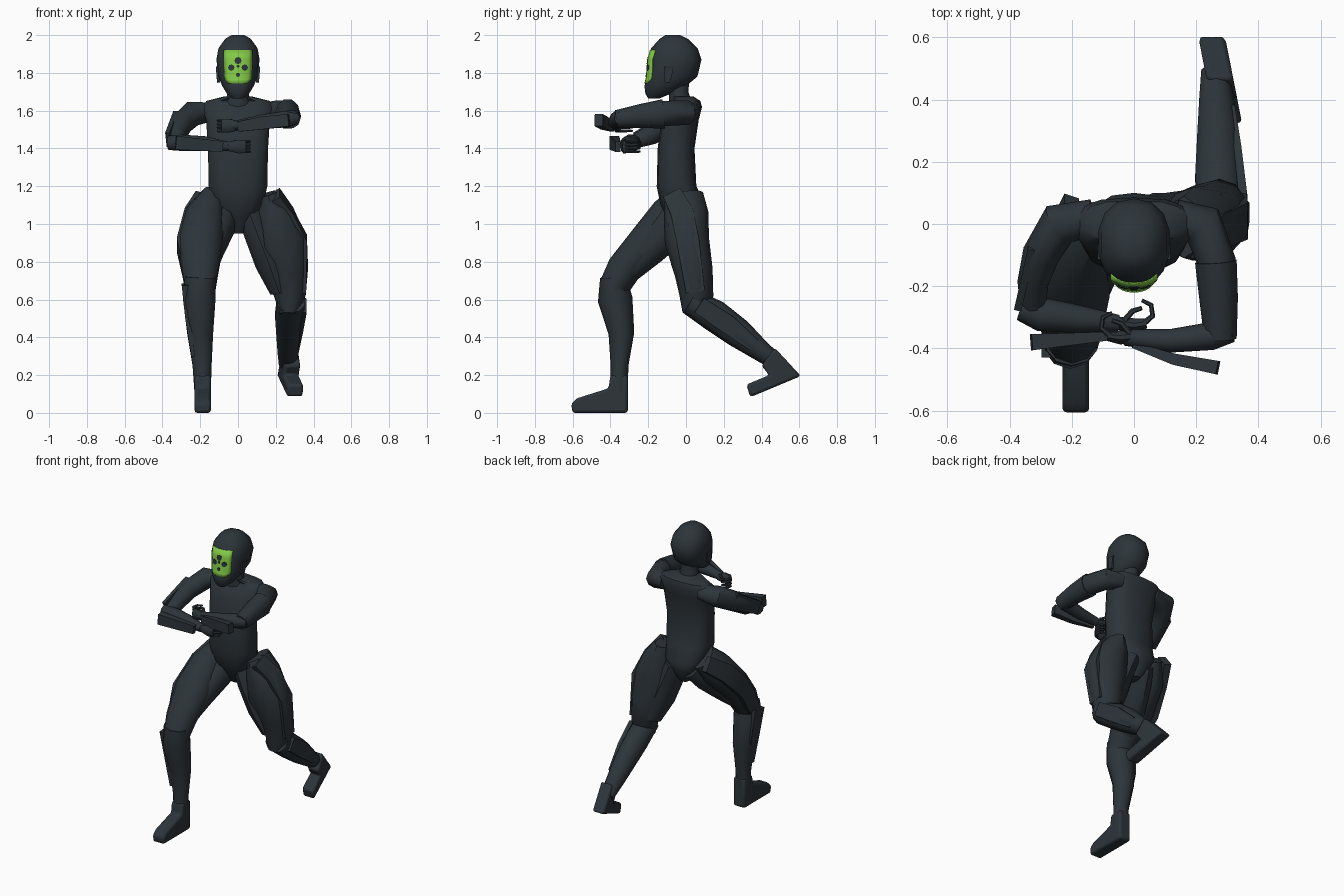
import bpy, bmesh, math
from mathutils import Vector as V


def material(name, rgb):
    m = bpy.data.materials.new(name)
    m.diffuse_color = (*rgb, 1)
    return m


SUIT = material("dark slate", (0.026, 0.035, 0.042))
GREEN = material("bright green", (0.22, 0.58, 0.06))


def finish(name, bm, mat):
    bmesh.ops.recalc_face_normals(bm, faces=bm.faces)
    me = bpy.data.meshes.new(name)
    bm.to_mesh(me)
    bm.free()
    me.materials.append(mat)
    me.shade_smooth()
    me.set_sharp_from_angle(angle=math.radians(40))
    ob = bpy.data.objects.new(name, me)
    bpy.context.collection.objects.link(ob)
    return ob


def loft(name, rings, mat=SUIT):
    """Skin closed rings of points and cap both ends."""
    bm = bmesh.new()
    vs = [[bm.verts.new(p) for p in r] for r in rings]
    n = len(vs[0])
    for a, b in zip(vs, vs[1:]):
        for i in range(n):
            bm.faces.new((a[i], a[(i + 1) % n], b[(i + 1) % n], b[i]))
    bm.faces.new(vs[0])
    bm.faces.new(vs[-1])
    return finish(name, bm, mat)


def ring(c, u, v, n, power=1.0, phase=0.0):
    pts = []
    for i in range(n):
        t = phase + 2 * math.pi * i / n
        co, si = math.cos(t), math.sin(t)
        pts.append(c + u * math.copysign(abs(co) ** power, co)
                   + v * math.copysign(abs(si) ** power, si))
    return pts


def limb(name, pts, side, n=10, box=False):
    """Tube through (x, y, z, half size along side, half size across)."""
    cs = [V(p[:3]) for p in pts]
    k = math.sqrt(2) if box else 1
    rings = []
    for i, p in enumerate(pts):
        t = (cs[min(i + 1, len(cs) - 1)] - cs[max(i - 1, 0)]).normalized()
        v = t.cross(V(side)).normalized()
        u = v.cross(t)
        rings.append(ring(cs[i], u * p[3] * k, v * p[4] * k,
                          4 if box else n, 1, math.pi / 4 if box else math.pi / n))
    return loft(name, rings)


def sections(name, secs, n, power):
    """Body from level sections (z, half width, front y, back y)."""
    return loft(name, [ring(V((0, (f + b) / 2, z)), V((w, 0, 0)),
                            V((0, (b - f) / 2, 0)), n, power, math.pi / n)
                       for z, w, f, b in secs])


X, Z = (1, 0, 0), (0, 0, 1)

# Torso and neck
sections("torso", [(0.95, .03, -.05, .04), (1.03, .09, -.1, .09), (1.10, .135, -.135, .10),
                   (1.2, .158, -.155, .055), (1.4, .162, -.15, .045), (1.55, .172, -.13, .067),
                   (1.62, .195, -.09, .085), (1.652, .17, -.06, .075), (1.675, .075, -.08, .04)], 14, .75)
sections("neck", [(1.62, .075, -.09, .04), (1.7, .058, -.09, .012), (1.78, .06, -.1, .02)], 10, 1)

# Head
SQ = .87
HEAD = [(1.665, .03, -.20, -.14), (1.69, .06, -.215, -.08), (1.73, .085, -.22, .0),
        (1.78, .106, -.207, .06), (1.87, .117, -.2, .082), (1.93, .106, -.185, .062),
        (1.98, .07, -.14, .01), (2.0, .035, -.11, -.03)]
sections("head", HEAD, 14, SQ)
for s in (-1, 1):
    limb(f"ear_cover_{'left' if s > 0 else 'right'}",
         [(s * .103, -.1, 1.75, .008, .015), (s * .109, -.09, 1.83, .008, .025)], X, box=True)


def face_y(x, z, gap):
    """Front surface of the head, pushed forward by a gap."""
    for a, b in zip(HEAD, HEAD[1:]):
        if a[0] <= z <= b[0]:
            t = (z - a[0]) / (b[0] - a[0])
            w, f, k = (a[i] + t * (b[i] - a[i]) for i in (1, 2, 3))
            bulge = (1 - abs(x / w) ** (2 / SQ)) ** (SQ / 2)
            return (f + k) / 2 - (k - f) / 2 * bulge - gap


# Green face plate
bm = bmesh.new()
grid = []
for z, w in ((1.745, .05), (1.765, .07), (1.78, .075), (1.87, .076), (1.92, .076)):
    grid.append([bm.verts.new((w * i / 4, face_y(w * i / 4, z, .004), z)) for i in range(-4, 5)])
for a, b in zip(grid, grid[1:]):
    for i in range(8):
        bm.faces.new((a[i], a[i + 1], b[i + 1], b[i]))
plate = finish("face_plate", bm, GREEN)
mod = plate.modifiers.new("thickness", "SOLIDIFY")
mod.thickness = -0.004
mod.offset = 1

# Dark openings on the face plate
for i, (x, z, r) in enumerate(((0, 1.865, .019), (-.036, 1.828, .017), (.036, 1.828, .017),
                               (0, 1.835, .008), (0, 1.79, .011))):
    rings = []
    for gap in (.001, .007):
        rings.append([V((px, face_y(px, pz, gap), pz)) for px, pz in
                      ((x + r * math.cos(a * math.pi / 4), z + r * math.sin(a * math.pi / 4))
                       for a in range(8))])
    loft(f"face_opening_{i + 1}", rings)

# Forward leg
limb("forward_thigh", [(-.13, .0, 1.14, .07, .09), (-.175, -.08, 1.04, .11, .115),
                       (-.2, -.21, .9, .127, .1), (-.2, -.33, .76, .102, .092),
                       (-.2, -.385, .66, .085, .08)], X)
limb("forward_inner_thigh", [(-.06, .0, 1.07, .07, .1), (-.095, -.07, .985, .08, .1),
                             (-.15, -.19, .87, .08, .09), (-.185, -.3, .76, .07, .07)], X)
limb("forward_thigh_plate", [(-.2, .06, 1.13, .025, .05), (-.262, -.06, 1.04, .02, .06),
                             (-.306, -.2, .89, .018, .06), (-.262, -.34, .7, .02, .05)], X, box=True)
limb("forward_shin", [(-.2, -.385, .72, .085, .07), (-.205, -.375, .6, .09, .092),
                      (-.2, -.342, .42, .072, .068), (-.19, -.352, .25, .053, .047),
                      (-.187, -.355, .1, .045, .047)], X)
limb("forward_shin_plate", [(-.28, -.38, .68, .018, .05), (-.265, -.36, .5, .014, .045),
                            (-.235, -.36, .3, .012, .03)], X, box=True)

# Rear leg
limb("rear_thigh", [(.16, -.01, 1.16, .05, .10), (.19, .0, 1.06, .105, .118),
                    (.228, .005, .91, .147, .118), (.26, .04, .75, .118, .102),
                    (.275, .055, .62, .088, .09), (.27, .03, .52, .05, .05)], X)
limb("rear_inner_thigh", [(.06, .0, 1.06, .07, .1), (.1, .0, .96, .075, .1),
                          (.165, .015, .8, .08, .095), (.22, .05, .65, .055, .08)], X)
limb("rear_thigh_plate", [(.2, -.07, 1.155, .025, .05), (.275, -.02, 1.06, .02, .06),
                          (.348, .01, .91, .018, .06), (.345, .05, .64, .016, .05)], X, box=True)
limb("rear_shin", [(.28, .02, .59, .078, .07), (.27, .15, .515, .077, .085),
                   (.27, .28, .42, .07, .078), (.265, .4, .325, .058, .055),
                   (.26, .49, .26, .046, .043)], X)
limb("rear_shin_plate", [(.35, .07, .57, .014, .045), (.333, .22, .47, .012, .05),
                         (.312, .36, .36, .012, .035)], X, box=True)


def foot(name, profile, x_at, half):
    """Side profile given width, with bevelled edges."""
    ob = loft(name, [[V((x_at(y) + s * half, y, z)) for y, z in profile] for s in (-1, 1)])
    bev = ob.modifiers.new("soft edge", "BEVEL")
    bev.width, bev.segments = .014, 2


# Feet
foot("forward_foot", [(-.308, 0), (-.308, .2), (-.4, .2), (-.41, .13), (-.575, .078),
                      (-.607, .05), (-.602, 0)], lambda y: -.187, .043)
foot("rear_foot", [(.608, .195), (.47, .345), (.4, .25), (.44, .2), (.32, .15), (.34, .083)],
     lambda y: .25 + .055 * (.6 - y) / .28, .043)

# Right arm (lower)
limb("right_upper_arm", [(-.13, .02, 1.595, .05, .06), (-.24, .0, 1.585, .068, .07),
                         (-.3, -.1, 1.53, .065, .06), (-.325, -.19, 1.47, .055, .05),
                         (-.325, -.28, 1.43, .035, .04)], Z)
limb("right_upper_arm_plate", [(-.325, -.06, 1.55, .055, .012), (-.37, -.26, 1.445, .042, .012)], Z, box=True)
limb("right_forearm", [(-.365, -.27, 1.43, .04, .04), (-.3, -.29, 1.43, .045, .055),
                       (-.18, -.305, 1.425, .042, .045), (-.05, -.32, 1.41, .026, .028)], Z)
limb("right_forearm_plate", [(-.33, -.38, 1.43, .036, .026), (-.08, -.36, 1.41, .028, .014)], Z, box=True)

# Left arm (upper)
limb("left_upper_arm", [(.13, .02, 1.595, .05, .06), (.22, .0, 1.59, .068, .07),
                        (.265, -.12, 1.585, .07, .062), (.27, -.24, 1.575, .06, .055),
                        (.275, -.36, 1.56, .045, .045)], Z)
limb("left_upper_arm_plate", [(.263, -.12, 1.582, .082, .067), (.272, -.24, 1.572, .066, .062),
                              (.278, -.37, 1.555, .05, .052)], Z)
limb("left_forearm", [(.315, -.345, 1.56, .035, .035), (.25, -.36, 1.555, .046, .045),
                      (.12, -.375, 1.54, .04, .038), (-.03, -.365, 1.52, .024, .026)], Z)
limb("left_forearm_plate", [(.27, -.462, 1.55, .032, .022), (.13, -.435, 1.535, .034, .018),
                            (0, -.39, 1.515, .026, .01)], Z, box=True)


def hand(name, x, y, z, s):
    """Palm, four curled fingers and a thumb; s is the pointing direction in x."""
    limb(name + "_palm", [(x - s * .05, y, z, .025, .022), (x, y - .005, z, .038, .022),
                          (x + s * .04, y, z, .036, .016)], Z)
    for i in range(4):
        h = z + (i - 1.5) * .018
        limb(f"{name}_finger_{i + 1}", [(x + s * .03, y, h, .009, .01),
                                        (x + s * .06, y + .025, h, .009, .009),
                                        (x + s * .055, y + .06, h, .008, .008),
                                        (x + s * .025, y + .075, h, .006, .006)], Z, 6)
    limb(name + "_thumb", [(x - s * .03, y + .01, z + .02, .01, .01),
                           (x - s * .005, y + .04, z + .028, .009, .009),
                           (x + s * .025, y + .05, z + .024, .007, .007)], Z, 6)


hand("right_hand", .0, -.32, 1.41, 1)
hand("left_hand", -.045, -.36, 1.52, -1)
